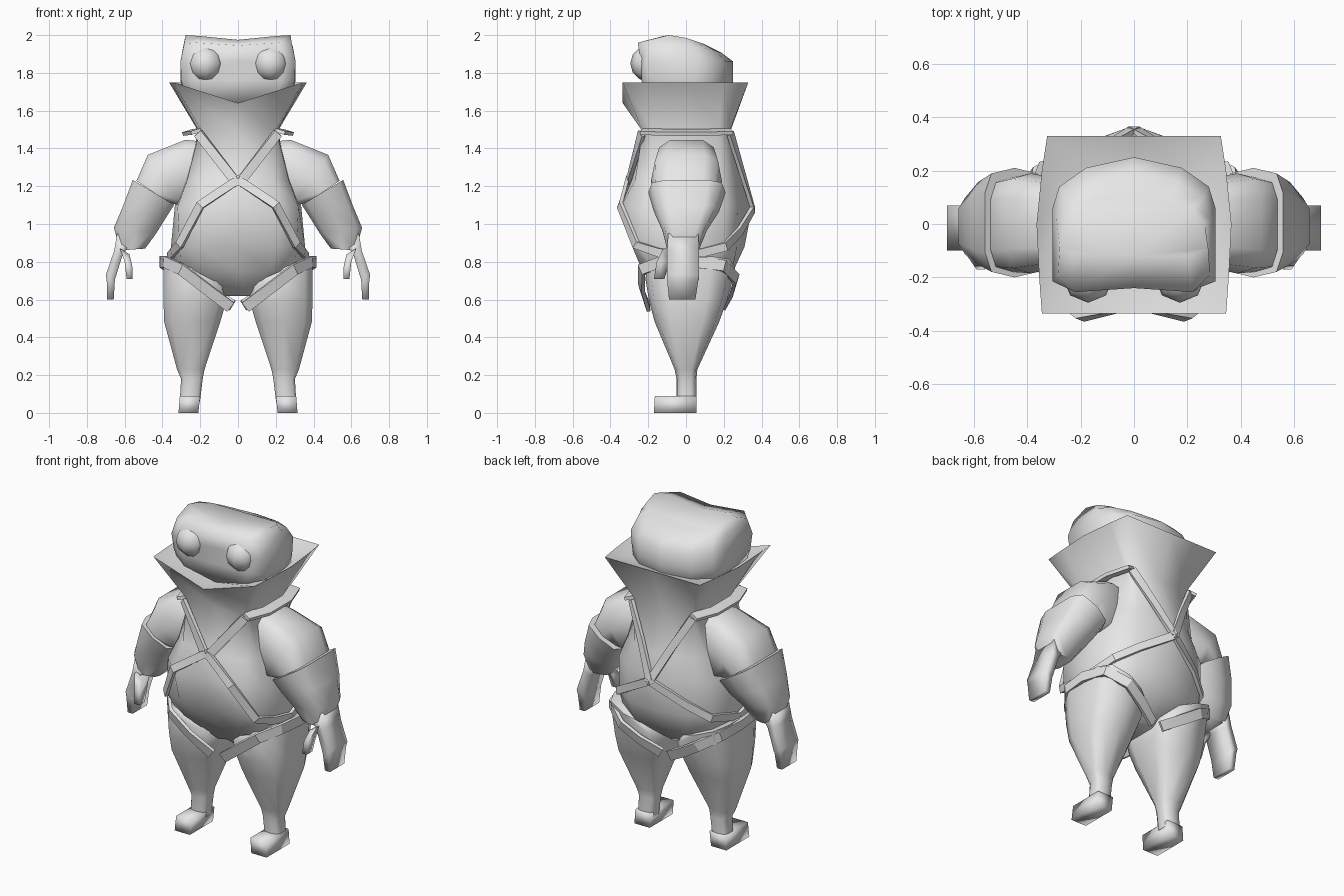
import bpy, bmesh, math
from mathutils import Vector

if "Cube" in bpy.data.objects:
    bpy.data.objects.remove(bpy.data.objects["Cube"], do_unlink=True)

GREY = (0.8, 0.8, 0.8, 1)
mat = bpy.data.materials.new("plain grey")
mat.use_nodes = True
mat.diffuse_color = GREY
mat.node_tree.nodes["Principled BSDF"].inputs["Base Color"].default_value = GREY


def finish(name, bm, mirror=False, angle=70):
    bmesh.ops.recalc_face_normals(bm, faces=bm.faces)
    mesh = bpy.data.meshes.new(name)
    bm.to_mesh(mesh)
    bm.free()
    mesh.materials.append(mat)
    ob = bpy.data.objects.new(name, mesh)
    bpy.context.collection.objects.link(ob)
    bpy.ops.object.select_all(action='DESELECT')
    ob.select_set(True)
    bpy.context.view_layer.objects.active = ob
    bpy.ops.object.shade_smooth_by_angle(angle=math.radians(angle))
    if mirror:
        ob.modifiers.new("other side", 'MIRROR')
    return ob


def loft(name, rings, mirror=False, angle=70):
    """Skin a list of rings that all have the same number of points."""
    bm = bmesh.new()
    loops = [[bm.verts.new(p) for p in ring] for ring in rings]
    n = len(loops[0])
    for a, b in zip(loops, loops[1:]):
        for i in range(n):
            j = (i + 1) % n
            bm.faces.new((a[i], a[j], b[j], b[i]))
    bm.faces.new(loops[0])
    bm.faces.new(loops[-1])
    return finish(name, bm, mirror, angle)


def whole(half, z=None):
    """Complete a front-to-back half outline into a symmetric ring."""
    pts = [(p[0], p[1], p[2] if z is None else z) for p in half]
    return pts + [(-x, y, h) for x, y, h in reversed(pts[1:-1])]


def limb(name, stations, boxy=0.75, n=10, angle=70):
    """Stations hold outer x, z, inner x, z, then front and back y."""
    rings = []
    for ox, oz, ix, iz, front, back in stations:
        ring = []
        for k in range(n):
            t = 2 * math.pi * (k + 0.5) / n
            c, s = math.cos(t), math.sin(t)
            u = (math.copysign(abs(c) ** boxy, c) + 1) / 2
            v = (math.copysign(abs(s) ** boxy, s) + 1) / 2
            ring.append((ix + (ox - ix) * u, front + (back - front) * v, iz + (oz - iz) * u))
        rings.append(ring)
    return loft(name, rings, mirror=True, angle=angle)


def block(name, stations):
    """Square-sectioned limb with soft shading."""
    return limb(name, stations, boxy=0, n=4, angle=100)


def strap(name, path, width=0.045, thick=0.02, facing=None):
    """Flat band along a path, facing away from the body axis by default."""
    pts = [Vector(p) for p in path]
    rings = []
    for i, p in enumerate(pts):
        along = (pts[min(i + 1, len(pts) - 1)] - pts[max(i - 1, 0)]).normalized()
        out = Vector(facing or (p.x * 0.7, p.y, 0))
        out = (out - along * out.dot(along)).normalized()
        side = along.cross(out) * width / 2
        out *= thick / 2
        rings.append([p + side + out, p - side + out, p - side - out, p + side - out])
    return loft(name, rings, mirror=True, angle=30)


# Torso in one skin: collar floor, flared rim, neck, wide belly, crotch
loft("torso_and_collar", [
    whole([(0, -.22, 1.64), (.22, -.22, 1.69), (.28, -.15, 1.7), (.29, 0, 1.7),
           (.27, .14, 1.7), (.18, .2, 1.7), (0, .22, 1.7)]),
    whole([(0, -.335, 1.64), (.345, -.335, 1.75), (.355, -.2, 1.75), (.365, 0, 1.75),
           (.345, .2, 1.75), (.325, .33, 1.75), (0, .33, 1.75)]),
    whole([(0, -.23), (.19, -.23), (.205, -.17), (.21, 0), (.2, .17), (.19, .23), (0, .235)], 1.49),
    whole([(0, -.29), (.19, -.27), (.27, -.19), (.28, 0), (.27, .18), (.18, .25), (0, .31)], 1.23),
    whole([(0, -.32), (.2, -.345), (.32, -.23), (.335, 0), (.32, .2), (.2, .275), (0, .35)], 1.09),
    whole([(0, -.28), (.2, -.285), (.31, -.25), (.355, 0), (.32, .2), (.2, .27), (0, .31)], .88),
    whole([(0, -.2), (.17, -.23), (.3, -.17), (.34, 0), (.3, .17), (.17, .245), (0, .25)], .75),
    whole([(0, -.1), (.05, -.12), (.08, -.06), (.09, 0), (.08, .06), (.05, .1), (0, .12)], .62),
], angle=100)

# Head with raised brow corners and sloping back
loft("head", [
    whole([(0, -.22), (.2, -.22), (.27, -.17), (.28, .05), (.26, .13), (.17, .2), (0, .24)], 1.64),
    whole([(0, -.235), (.23, -.235), (.3, -.2), (.305, .05), (.28, .13), (.18, .21), (0, .25)], 1.76),
    whole([(0, -.235), (.24, -.24), (.305, -.215), (.305, .06), (.28, .14), (.18, .21), (0, .25)], 1.86),
    whole([(0, -.24, 1.945), (.22, -.255, 1.96), (.285, -.19, 1.955), (.29, .02, 1.94),
           (.26, .1, 1.93), (.16, .16, 1.915), (0, .19, 1.905)]),
    whole([(0, -.12, 1.975), (.2, -.12, 1.995), (.278, -.09, 2), (.265, 0, 1.985),
           (.22, .06, 1.965), (.14, .09, 1.955), (0, .1, 1.94)]),
], angle=90)

# Bulging eyes
bm = bmesh.new()
bmesh.ops.create_uvsphere(bm, u_segments=8, v_segments=6, radius=0.095)
bmesh.ops.translate(bm, verts=bm.verts, vec=(.172, -.2, 1.85))
finish("eyes", bm, mirror=True)

# Arms
limb("upper_arms", [
    (.18, 1.44, .18, 1.14, -.14, .14),
    (.28, 1.45, .25, 1.10, -.16, .165),
    (.48, 1.37, .29, 1.09, -.185, .19),
    (.54, 1.23, .36, 1.11, -.18, .175),
], boxy=.55)
limb("forearms", [
    (.56, 1.235, .335, 1.10, -.2, .21),
    (.61, 1.1, .38, 1.03, -.17, .175),
    (.66, .98, .43, .95, -.125, .11),
    (.625, .86, .49, .87, -.1, .07),
], boxy=.5)
block("hands", [
    (.64, .95, .56, .91, -.095, .065),
    (.655, .86, .61, .84, -.1, .07),
    (.7, .73, .65, .71, -.1, .07),
    (.695, .7, .652, .7, -.1, .065),
    (.693, .6, .658, .6, -.09, .05),
])
block("thumbs", [
    (.625, .87, .575, .84, -.12, -.05),
    (.6, .8, .56, .78, -.155, -.09),
    (.59, .71, .558, .71, -.17, -.115),
])

# Legs and feet
limb("legs", [
    (.395, .83, .1, .72, -.205, .26),
    (.4, .76, .05, .66, -.215, .25),
    (.4, .6, .06, .58, -.195, .215),
    (.395, .48, .09, .48, -.165, .175),
    (.325, .23, .175, .23, -.06, .06),
    (.303, .18, .185, .18, -.05, .055),
    (.31, .06, .2, .06, -.05, .055),
], boxy=.6)
block("feet", [
    (.308, .09, .2, .09, -.165, .055),
    (.315, 0, .21, 0, -.17, .055),
])

# Harness: crossed front, joined back, shoulder bands and thigh loops
strap("front_straps", [(.21, -.235, 1.48), (.03, -.3, 1.245), (0, -.308, 1.23)], width=.05)
strap("belly_straps", [(0, -.308, 1.23), (.03, -.313, 1.215), (.2, -.35, 1.1),
                       (.31, -.265, .89), (.345, -.15, .85), (.365, 0, .825)])
strap("back_straps", [(.21, .235, 1.48), (.1, .295, 1.28), (0, .355, 1.08)])
strap("hip_straps", [(0, .355, 1.08), (.2, .285, .96), (.32, .21, .88), (.365, 0, .825)])
strap("shoulder_bands", [(.22, -.235, 1.49), (.265, -.1, 1.485), (.265, .1, 1.485), (.22, .24, 1.49)],
      width=.06, facing=(.3, 0, 1))
strap("thigh_straps", [(.04, -.2, .56), (.17, -.235, .66), (.3, -.235, .76), (.385, -.13, .8),
                       (.405, .04, .8), (.375, .2, .78), (.26, .265, .71), (.15, .245, .64),
                       (.03, .2, .57)], width=.06)
